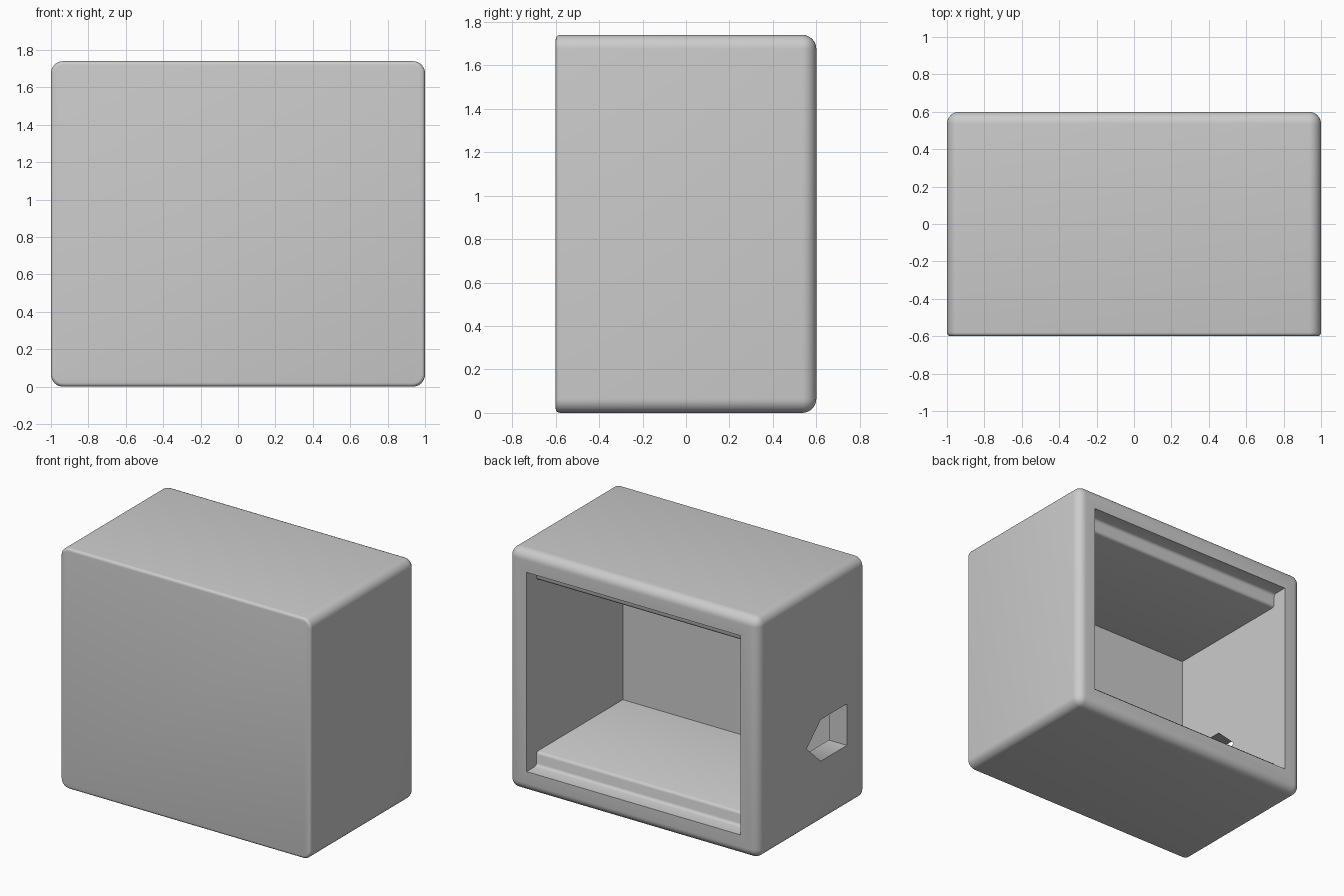
import bpy
import bmesh

W, D, H = 2.0, 1.2, 1.74      # overall width, depth, height
SIDE = 0.855                  # inner half width
RIM, FLOOR = 0.15, 0.25       # opening inset and inner floor height
STEP_Y, FRONT_Y = 0.485, -0.5  # ledge position and inner front wall

cube = bpy.data.objects.get("Cube")
if cube:
    bpy.data.objects.remove(cube, do_unlink=True)

grey = bpy.data.materials.new("light_grey")
grey.use_nodes = True
colour = (0.6, 0.6, 0.6, 1)
grey.diffuse_color = colour
grey.node_tree.nodes["Principled BSDF"].inputs["Base Color"].default_value = colour


def add_object(name, bm):
    bmesh.ops.recalc_face_normals(bm, faces=bm.faces)
    mesh = bpy.data.meshes.new(name)
    bm.to_mesh(mesh)
    bm.free()
    mesh.materials.append(grey)
    obj = bpy.data.objects.new(name, mesh)
    bpy.context.collection.objects.link(obj)
    return obj


def prism(name, profile, x0, x1):
    """Extrude a (y, z) outline along x."""
    bm = bmesh.new()
    face = bm.faces.new([bm.verts.new((x0, y, z)) for y, z in profile])
    out = bmesh.ops.extrude_face_region(bm, geom=[face])
    verts = [v for v in out["geom"] if isinstance(v, bmesh.types.BMVert)]
    bmesh.ops.translate(bm, verts=verts, vec=(x1 - x0, 0, 0))
    return add_object(name, bm)


def on_plane(edge, y):
    return all(abs(v.co.y - y) < 1e-4 for v in edge.verts)


# Housing: broad rounding on the sides and back, fine rounding on the front
bm = bmesh.new()
bmesh.ops.create_cube(bm, size=1)
for v in bm.verts:
    v.co = (v.co.x * W, v.co.y * D, (v.co.z + 0.5) * H)
broad = [e for e in bm.edges if not on_plane(e, -D / 2)]
bmesh.ops.bevel(bm, geom=broad, offset=0.065, segments=8, profile=0.5,
                affect='EDGES')
fine = [e for e in bm.edges if on_plane(e, -D / 2)]
bmesh.ops.bevel(bm, geom=fine, offset=0.02, segments=4, profile=0.5,
                affect='EDGES')
housing = add_object("housing", bm)

# Cavity outline: stepped ledge at the floor, mirrored for the ceiling
r = 0.02
lower = [(0.8, RIM), (STEP_Y + r, RIM), (STEP_Y + r * 0.3, RIM + r * 0.3),
         (STEP_Y, RIM + r), (STEP_Y, FLOOR - r),
         (STEP_Y - r * 0.3, FLOOR - r * 0.3), (STEP_Y - r, FLOOR),
         (FRONT_Y, FLOOR)]
upper = [(y, H - z) for y, z in reversed(lower)]
cavity = prism("cavity_cutter", lower + upper, -SIDE, SIDE)

# Five-sided cable port through one side wall
port = prism("port_cutter",
             [(-0.41, 0.45), (-0.11, 0.45), (0.05, 0.6), (-0.11, 0.75),
              (-0.41, 0.75)], -1.2, -0.7)

for cutter in (cavity, port):
    mod = housing.modifiers.new(cutter.name, 'BOOLEAN')
    mod.operation = 'DIFFERENCE'
    mod.solver = 'EXACT'
    mod.object = cutter

# Apply the cuts and remove the cutters
bpy.context.view_layer.objects.active = housing
housing.select_set(True)
for mod in list(housing.modifiers):
    bpy.ops.object.modifier_apply(modifier=mod.name)
for cutter in (cavity, port):
    bpy.data.objects.remove(cutter, do_unlink=True)
bpy.ops.object.shade_smooth_by_angle(angle=0.84)
